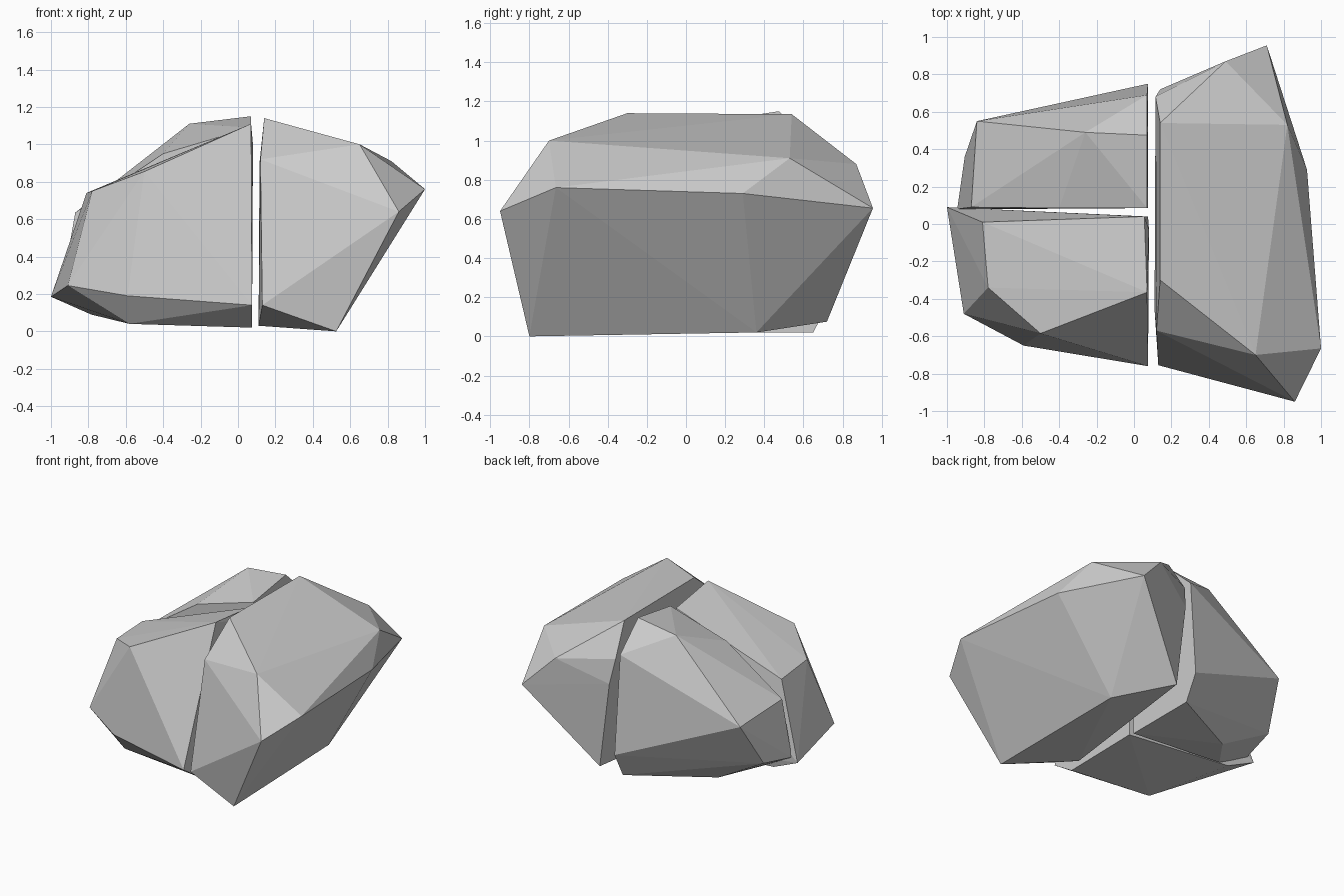
import bpy, bmesh


def boulder(name, corners):
    """Flat-faced rock: the convex hull around a few corner points."""
    bm = bmesh.new()
    for c in corners:
        bm.verts.new(c)
    hull = bmesh.ops.convex_hull(bm, input=bm.verts[:])
    inner = {g for g in hull["geom_interior"] + hull["geom_unused"]
             if isinstance(g, bmesh.types.BMVert)}
    bmesh.ops.delete(bm, geom=list(inner), context='VERTS')
    bmesh.ops.recalc_face_normals(bm, faces=bm.faces[:])
    mesh = bpy.data.meshes.new(name)
    bm.to_mesh(mesh)
    bm.free()
    obj = bpy.data.objects.new(name, mesh)
    bpy.context.collection.objects.link(obj)
    return obj


# Large rock on the right
boulder("right_rock", [
    (.14, -.30, 1.14), (.14, .54, 1.135), (.65, -.70, 1.0), (.82, .53, .91),
    (.12, -.57, .92), (.115, .68, .90), (.49, .87, .88), (1.0, -.665, .76),
    (.925, .29, .73), (.14, .72, .72), (.71, .955, .655), (.86, -.95, .64),
    (.13, -.755, .14), (.525, -.80, 0), (.11, -.46, .03), (.51, .36, .02),
    (.22, .72, .075),
])

# Front left rock
boulder("front_left_rock", [
    (.07, -.365, 1.11), (.055, .04, 1.06), (-.50, -.585, .855),
    (-.78, -.34, .75), (-.81, .01, .74), (.08, -.03, 1.0),
    (-.91, -.48, .245), (-.59, -.65, .19), (.075, -.76, .14),
    (-1.0, .09, .185), (-.785, .07, .09), (-.58, -.53, .04),
    (.075, -.58, .02), (.075, .04, .03),
])

# Back left rock
boulder("back_left_rock", [
    (.07, .475, 1.15), (.07, .085, 1.09), (-.26, .49, 1.11),
    (-.40, .085, .95), (.07, .69, .95), (-.87, .09, .635),
    (-.84, .55, .59), (-.905, .36, .26), (.075, .75, .21),
    (-.945, .08, .21), (-.70, .08, .08), (-.51, .34, .04),
    (.075, .65, .02), (.075, .085, .02),
])
